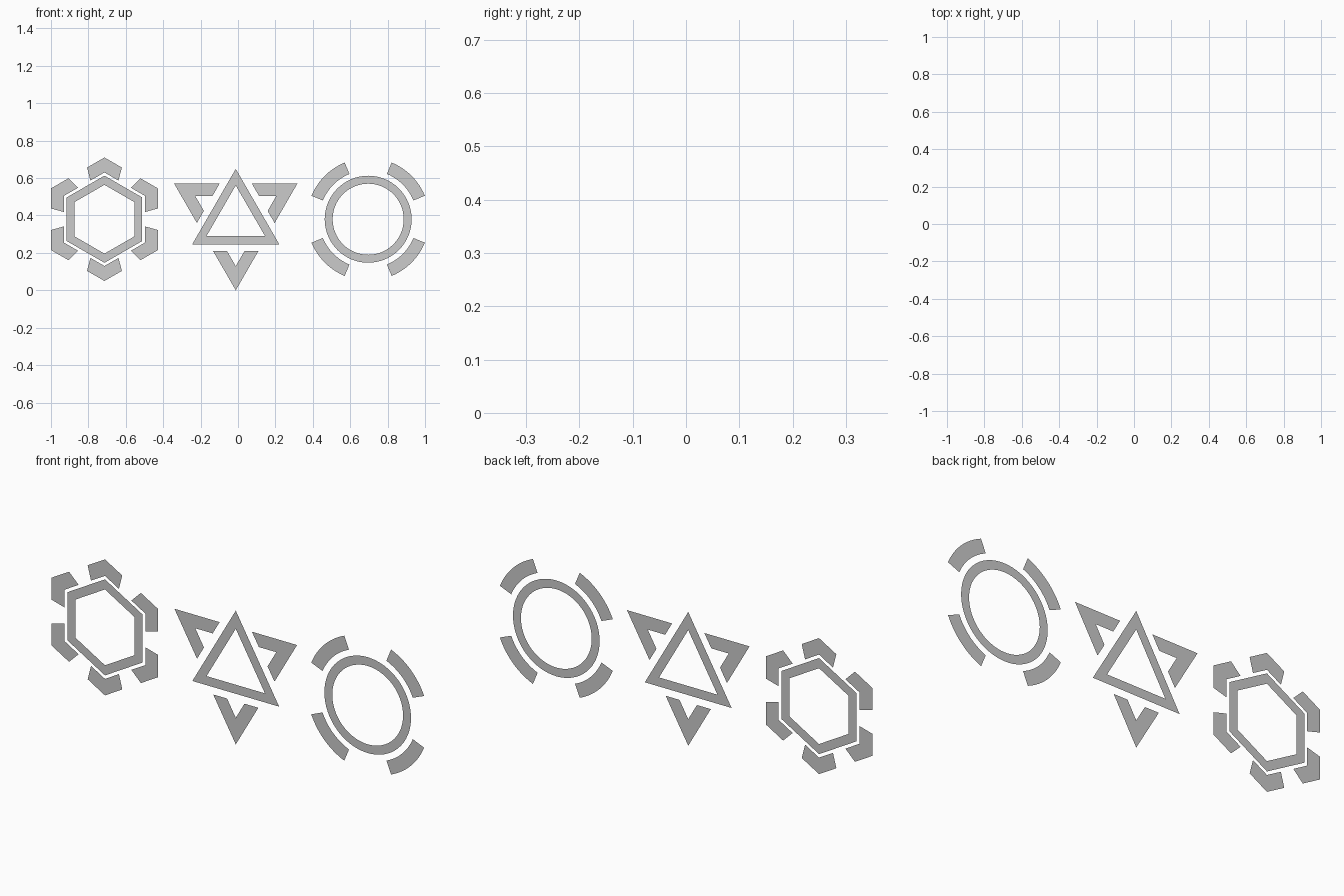
import bpy, bmesh
from math import sin, cos, pi, radians, sqrt

if "Cube" in bpy.data.objects:
    bpy.data.objects.remove(bpy.data.objects["Cube"])

Z = 0.38  # shared centre height of all three emblems


def ngon(r, n, start, sweep=2 * pi):
    """Points at radius r, n steps through the sweep (end point included)."""
    return [(r * cos(start + sweep * i / n), r * sin(start + sweep * i / n)) for i in range(n + 1)]


def band(name, cx, outer, inner, turns=(0,)):
    """Flat strip between two outlines, repeated at each turn angle."""
    bm = bmesh.new()
    for t in turns:
        c, s = cos(t), sin(t)
        rows = [[bm.verts.new((cx + x * c - z * s, 0, Z + x * s + z * c)) for x, z in row]
                for row in (outer, inner)]
        for i in range(len(outer) - 1):
            bm.faces.new((rows[0][i], rows[0][i + 1], rows[1][i + 1], rows[1][i]))
    bmesh.ops.remove_doubles(bm, verts=bm.verts, dist=1e-5)
    bmesh.ops.recalc_face_normals(bm, faces=bm.faces)
    bm.normal_update()
    # Face the front
    bmesh.ops.reverse_faces(bm, faces=[f for f in bm.faces if f.normal.y > 0])
    me = bpy.data.meshes.new(name)
    bm.to_mesh(me)
    bm.free()
    ob = bpy.data.objects.new(name, me)
    bpy.context.collection.objects.link(ob)
    return ob


def chevron(tip, length, rise):
    """Three-point V outline with its tip pointing up; rise is drop per unit width."""
    return [(-length, tip - length * rise), (0, tip), (length, tip - length * rise)]


up = pi / 2

# Hexagon emblem: ring and six corner brackets
hx = -0.714
band("hexagon_ring", hx, ngon(0.233, 6, up), ngon(0.184, 6, up))
band("hexagon_brackets", hx,
     chevron(0.33, 0.093, 1 / sqrt(3)), chevron(0.25, 0.075, 1 / sqrt(3)),
     [radians(60 * i) for i in range(6)])

# Triangle emblem: ring and three pointed brackets
tx = -0.012
band("triangle_ring", tx, ngon(0.269, 3, up), ngon(0.181, 3, up))
cut, tip, notch = 0.17, 0.38, 0.251
band("triangle_brackets", tx,
     chevron(tip, (tip - cut) / sqrt(3), sqrt(3)),
     chevron(notch, (notch - cut) / sqrt(3), sqrt(3)),
     [radians(60 + 120 * i) for i in range(3)])

# Circle emblem: ring and four arc segments
cx = 0.696
band("circle_ring", cx, ngon(0.2325, 64, 0), ngon(0.19, 64, 0))
band("circle_arcs", cx,
     ngon(0.328, 16, radians(22.5), radians(45)), ngon(0.262, 16, radians(22.5), radians(45)),
     [radians(90 * i) for i in range(4)])
